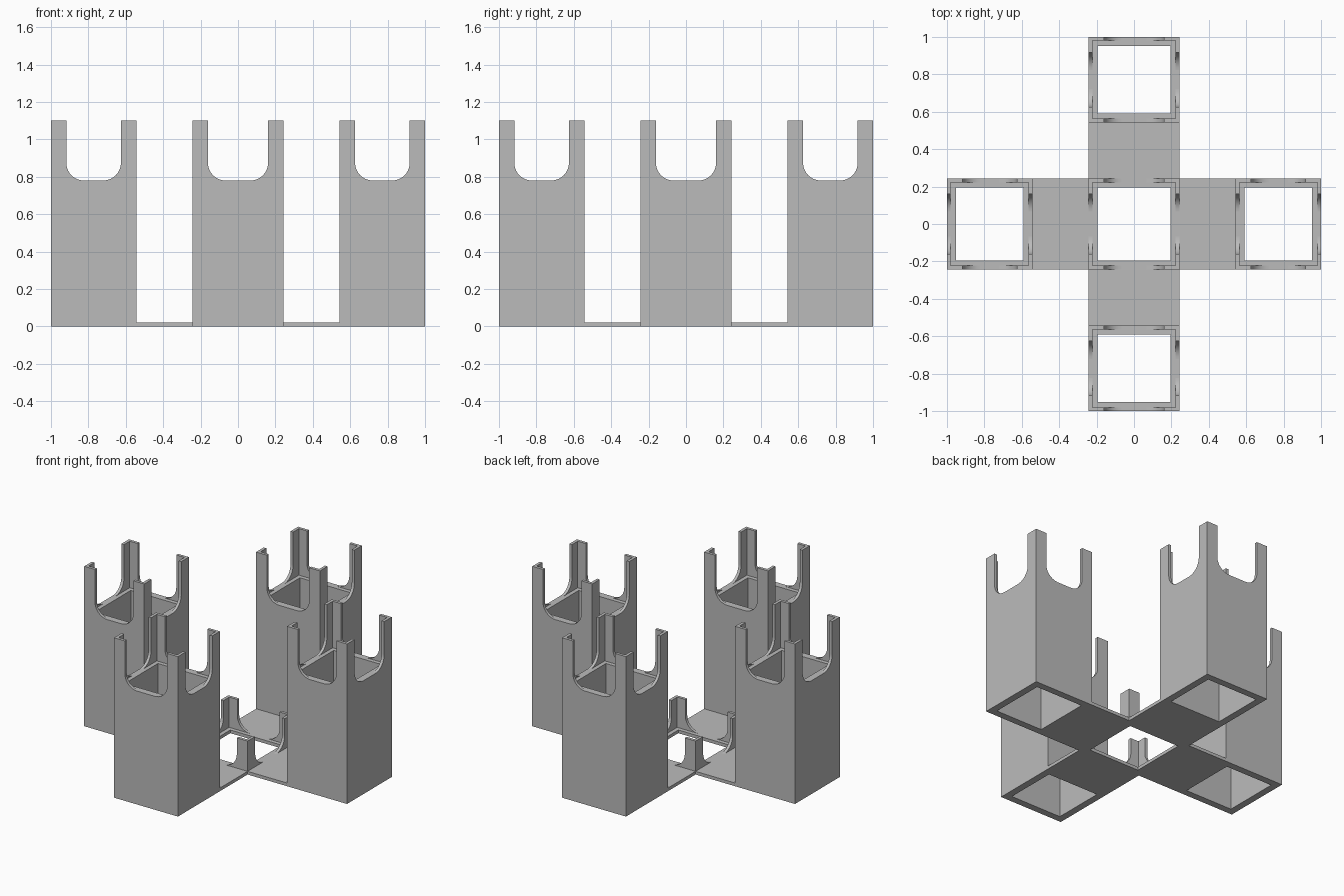
import bpy, bmesh
from math import sin, cos, pi, radians

cube = bpy.data.objects.get("Cube")
if cube:
    bpy.data.objects.remove(cube, do_unlink=True)

WALL, LIP = 0.048, 0.02      # lower wall and thin upper wall
POST, BEND = 0.082, 0.095    # post width and radius of the scoop corners
HALF, SLIM = 0.243, 0.228    # half sizes of the sockets
REACH, PLATE = 0.772, 0.022  # tower centre distance, base plate height

grey = bpy.data.materials.new("plain grey")
grey.use_nodes = True
grey.diffuse_color = (0.5, 0.5, 0.5, 1)
grey.node_tree.nodes["Principled BSDF"].inputs["Base Color"].default_value = (0.5, 0.5, 0.5, 1)


def finish(name, bm, x, y):
    bmesh.ops.remove_doubles(bm, verts=bm.verts, dist=0.0001)
    bmesh.ops.recalc_face_normals(bm, faces=bm.faces)
    mesh = bpy.data.meshes.new(name)
    bm.to_mesh(mesh)
    bm.free()
    mesh.materials.append(grey)
    obj = bpy.data.objects.new(name, mesh)
    obj.location = (x, y, 0)
    bpy.context.collection.objects.link(obj)
    bpy.ops.object.select_all(action="DESELECT")
    obj.select_set(True)
    bpy.context.view_layer.objects.active = obj
    bpy.ops.object.shade_smooth_by_angle(angle=radians(30))


def ring(bm, hx, hy, height):
    """Square tube, open at both ends."""
    loops = []
    for inset, z in ((0, 0), (0, height), (WALL, height), (WALL, 0)):
        a, b = hx - inset, hy - inset
        loops.append([bm.verts.new((sx * a, sy * b, z))
                      for sx, sy in ((-1, -1), (1, -1), (1, 1), (-1, 1))])
    for i in range(4):
        low, high = loops[i], loops[(i + 1) % 4]
        for j in range(4):
            k = (j + 1) % 4
            bm.faces.new((low[j], low[k], high[k], high[j]))


def half_post(bm, half, sx, sy, axis, base, top):
    """One mitred wing of a corner post, flaring out into the scoop."""
    steps = 10
    profile = [(0, base), (0, top), (POST, top)]
    for i in range(steps + 1):
        a = i / steps * pi / 2
        profile.append((POST + BEND * (1 - cos(a)), base + BEND * (1 - sin(a))))
    sides = []
    for depth in (0, LIP):
        verts = []
        for d, z in profile:
            p = [0, 0, z]
            p[axis] = half[axis] - max(d, depth)
            p[1 - axis] = half[1 - axis] - depth
            verts.append(bm.verts.new((sx * p[0], sy * p[1], z)))
        bm.faces.new(verts)
        sides.append(verts)
    outer, inner = sides
    for i in range(1, len(profile) - 1):
        bm.faces.new((outer[i], outer[i + 1], inner[i + 1], inner[i]))


def socket(name, x, y, hx, hy, base, top):
    bm = bmesh.new()
    ring(bm, hx, hy, base)
    for sx in (-1, 1):
        for sy in (-1, 1):
            for axis in (0, 1):
                half_post(bm, (hx, hy), sx, sy, axis, base, top)
    finish(name, bm, x, y)


def bridge(name, x, y, hx, hy):
    bm = bmesh.new()
    bmesh.ops.create_cube(bm, size=1)
    for v in bm.verts:
        v.co = (v.co.x * 2 * hx, v.co.y * 2 * hy, (v.co.z + 0.5) * PLATE)
    finish(name, bm, x, y)


# Low centre socket
socket("centre_socket", 0, 0, HALF, HALF, PLATE, 0.23)

# Four tall towers, each joined to the centre by a flat plate
gap_start, gap_end = HALF, REACH - SLIM
mid, length = (gap_start + gap_end) / 2, (gap_end - gap_start) / 2
for side, dx, dy in (("left", 1, 0), ("right", -1, 0), ("back", 0, 1), ("front", 0, -1)):
    hx, hy = (SLIM, HALF) if dx else (HALF, SLIM)
    socket(side + "_tower", dx * REACH, dy * REACH, hx, hy, 0.78, 1.1)
    bx, by = (length, HALF) if dx else (HALF, length)
    bridge(side + "_base_plate", dx * mid, dy * mid, bx, by)
